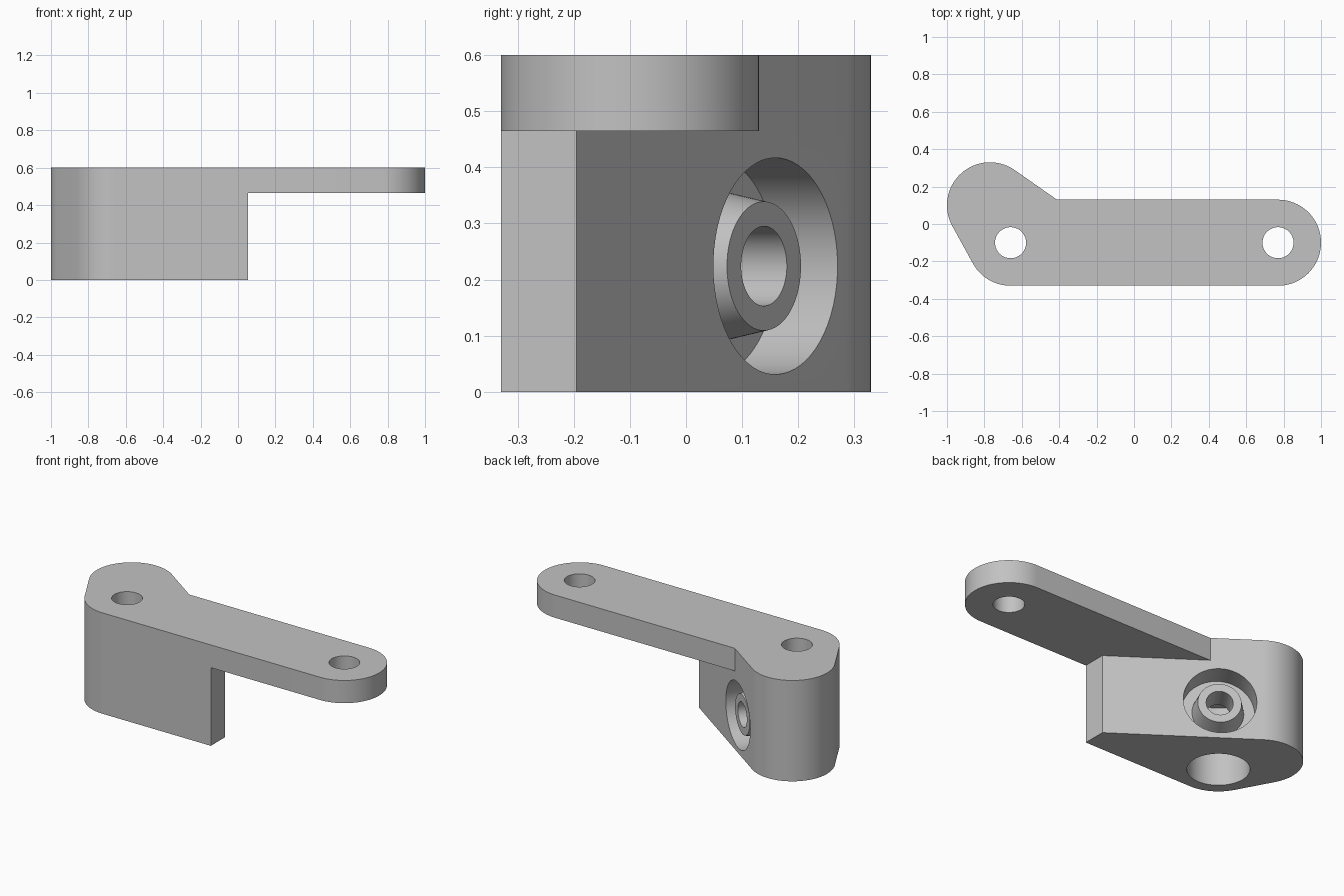
import bpy, bmesh, math
from mathutils import Vector

cube = bpy.data.objects.get("Cube")
if cube:
    bpy.data.objects.remove(cube, do_unlink=True)

gray = bpy.data.materials.new("light gray")
gray.use_nodes = True
gray.diffuse_color = (0.54, 0.54, 0.54, 1)
gray.node_tree.nodes["Principled BSDF"].inputs["Base Color"].default_value = gray.diffuse_color

R = 0.23                                   # outer radius of every rounded end
TOP, PLATE = 0.6, 0.465                    # top of arm, underside of arm
PIVOT, TIP, LOBE = Vector((-0.66, -0.1)), Vector((0.77, -0.1)), Vector((-0.77, 0.1))
SLANT = math.radians(55)                   # direction the slanted face looks
UP = Vector((0, 0, 1))
normal = Vector((math.cos(SLANT), math.sin(SLANT), 0))


def finish(name, bm):
    bmesh.ops.recalc_face_normals(bm, faces=bm.faces)
    mesh = bpy.data.meshes.new(name)
    bm.to_mesh(mesh)
    bm.free()
    mesh.materials.append(gray)
    obj = bpy.data.objects.new(name, mesh)
    bpy.context.collection.objects.link(obj)
    return obj


def prism(name, outline, z0, z1):
    bm = bmesh.new()
    face = bm.faces.new([bm.verts.new((p[0], p[1], z0)) for p in outline])
    made = bmesh.ops.extrude_face_region(bm, geom=[face])["geom"]
    bmesh.ops.translate(bm, vec=(0, 0, z1 - z0),
                        verts=[v for v in made if isinstance(v, bmesh.types.BMVert)])
    return finish(name, bm)


def rod(name, start, end, r0, r1=None):
    """Cylinder or cone between two points."""
    start, end = Vector(start), Vector(end)
    axis = end - start
    bm = bmesh.new()
    bmesh.ops.create_cone(bm, cap_ends=True, segments=64, radius1=r0,
                          radius2=r0 if r1 is None else r1, depth=axis.length)
    turn = UP.rotation_difference(axis).to_matrix()
    for v in bm.verts:
        v.co = turn @ v.co + (start + end) / 2
    return finish(name, bm)


def combine(target, tool, operation):
    mod = target.modifiers.new("combine", 'BOOLEAN')
    mod.operation, mod.solver, mod.object = operation, 'EXACT', tool
    bpy.context.view_layer.objects.active = target
    bpy.ops.object.modifier_apply(modifier=mod.name)
    bpy.data.objects.remove(tool, do_unlink=True)


def arc(centre, a0, a1, steps):
    angles = [a0 + (a1 - a0) * i / steps for i in range(steps + 1)]
    return [(centre.x + R * math.cos(a), centre.y + R * math.sin(a)) for a in angles]


# Shared rounded heel: lobe arc, tangent flat, pivot arc
span = PIVOT - LOBE
left = math.atan2(-span.x, span.y) + 2 * math.pi
heel = arc(LOBE, SLANT, left, 32) + arc(PIVOT, left, 1.5 * math.pi, 14)


def slant_point(y):
    x0, y0 = heel[0]
    return (x0 + (y0 - y) * math.tan(SLANT), y)


# Arm plate and the deep block beneath it
arm = arc(TIP, -math.pi / 2, math.pi / 2, 40) + [slant_point(TIP.y + R)] + heel
foot = slant_point(-0.195)
block = [(foot[0], PIVOT.y - R), foot] + heel
bracket = prism("bracket", arm, PLATE, TOP)
combine(bracket, prism("block", block, 0, PLATE), 'UNION')

# Round pocket in the slanted face, with a tapered boss standing in it
reach = normal.xy.dot(LOBE - PIVOT) + R
mouth = PIVOT.to_3d() + normal * reach + normal.cross(UP) * 0.02 + UP * 0.224


def deep(d):
    return mouth - normal * d


combine(bracket, rod("pocket", deep(0.134), deep(-0.1), 0.193), 'DIFFERENCE')
combine(bracket, rod("boss", deep(0.144), deep(0.025), 0.138, 0.115), 'UNION')

# Wide bore from below, pivot hole, tip hole and side port
for name, c, z0, z1, r in (("bore", PIVOT, -0.1, PLATE, 0.165),
                           ("pivot_hole", PIVOT, 0.4, 0.7, 0.083),
                           ("tip_hole", TIP, 0.4, 0.7, 0.083)):
    combine(bracket, rod(name, (c.x, c.y, z0), (c.x, c.y, z1), r), 'DIFFERENCE')
combine(bracket, rod("port", deep(reach), deep(-0.1), 0.071), 'DIFFERENCE')

# Smooth curved walls, crisp edges
bpy.ops.object.select_all(action='DESELECT')
bracket.select_set(True)
bpy.context.view_layer.objects.active = bracket
bpy.ops.object.shade_smooth_by_angle(angle=math.radians(25))
